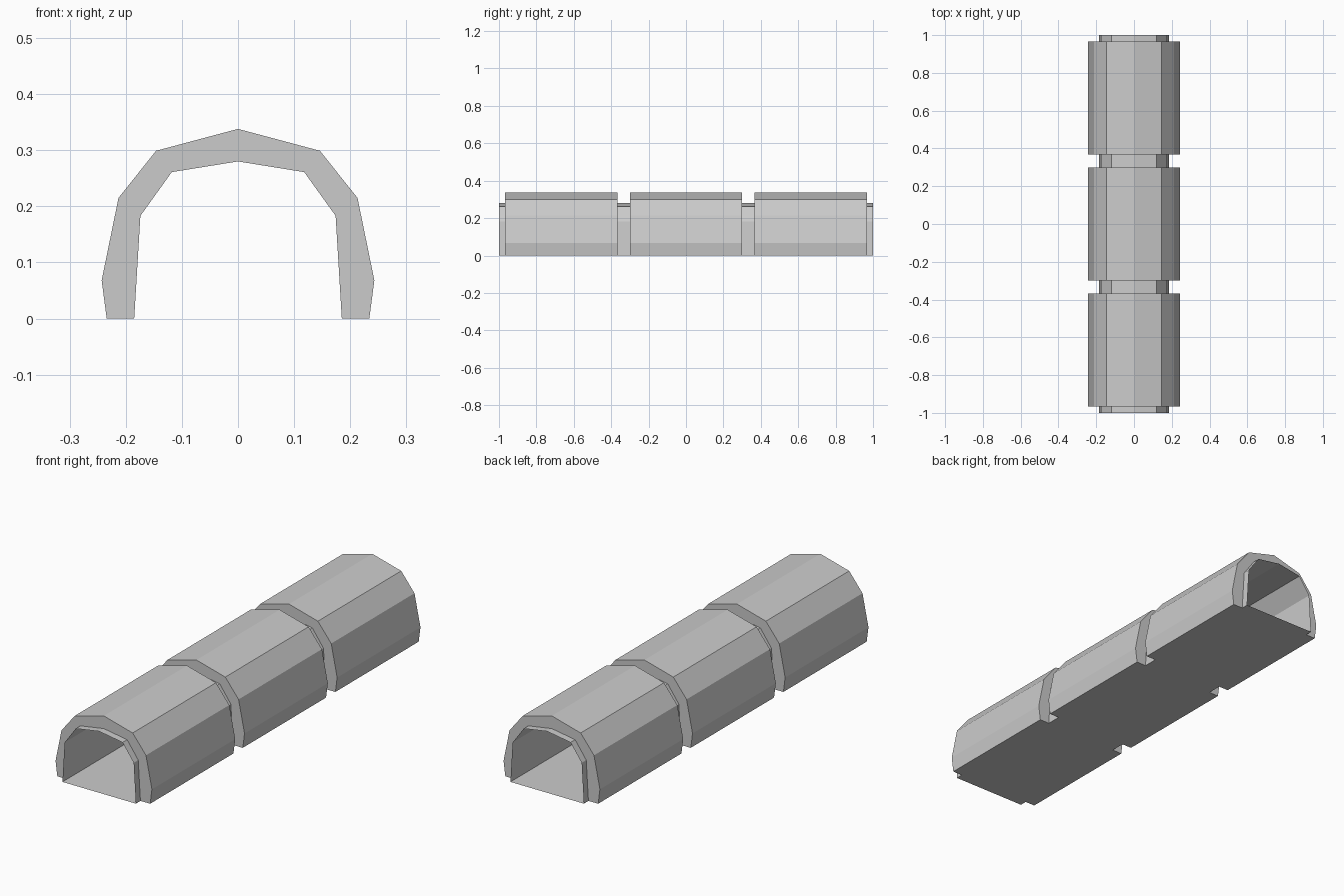
import bpy

if "Cube" in bpy.data.objects:
    bpy.data.objects.remove(bpy.data.objects["Cube"])

# Half cross-sections (x, z), from the base up to the crown
OUTER = [(0.234, 0), (0.243, 0.068), (0.213, 0.215), (0.146, 0.299), (0, 0.338)]
INNER = [(0.185, 0), (0.174, 0.183), (0.118, 0.261), (0, 0.28)]


def arch(half):
    """Mirror a half profile into a full arch running right to left."""
    return half + [(-x, z) for x, z in reversed(half[:-1])]


def sweep(name, loop, y0, y1, skip=(), caps=True):
    """Sweep a closed profile along y, leaving out the skipped sides."""
    n = len(loop)
    verts = [(x, y, z) for y in (y0, y1) for x, z in loop]
    faces = [(i, n + i, n + (i + 1) % n, (i + 1) % n)
             for i in range(n) if i not in skip]
    if caps:
        faces += [tuple(range(n)), tuple(reversed(range(n, 2 * n)))]
    mesh = bpy.data.meshes.new(name)
    mesh.from_pydata(verts, [], faces)
    obj = bpy.data.objects.new(name, mesh)
    bpy.context.collection.objects.link(obj)
    return obj


outer, inner = arch(OUTER), arch(INNER)

# Thin inner lining with its floor, open at both ends
sweep("tunnel_lining", inner, -1.0, 1.0, caps=False)

# Three thick shell sections; the lining closes their inner side
ring = outer + inner[::-1]
inner_sides = range(len(outer), len(ring) - 1)
for name, y in (("front", -0.667), ("middle", 0.0), ("back", 0.667)):
    sweep(name + "_shell", ring, y - 0.3, y + 0.3, skip=inner_sides)
